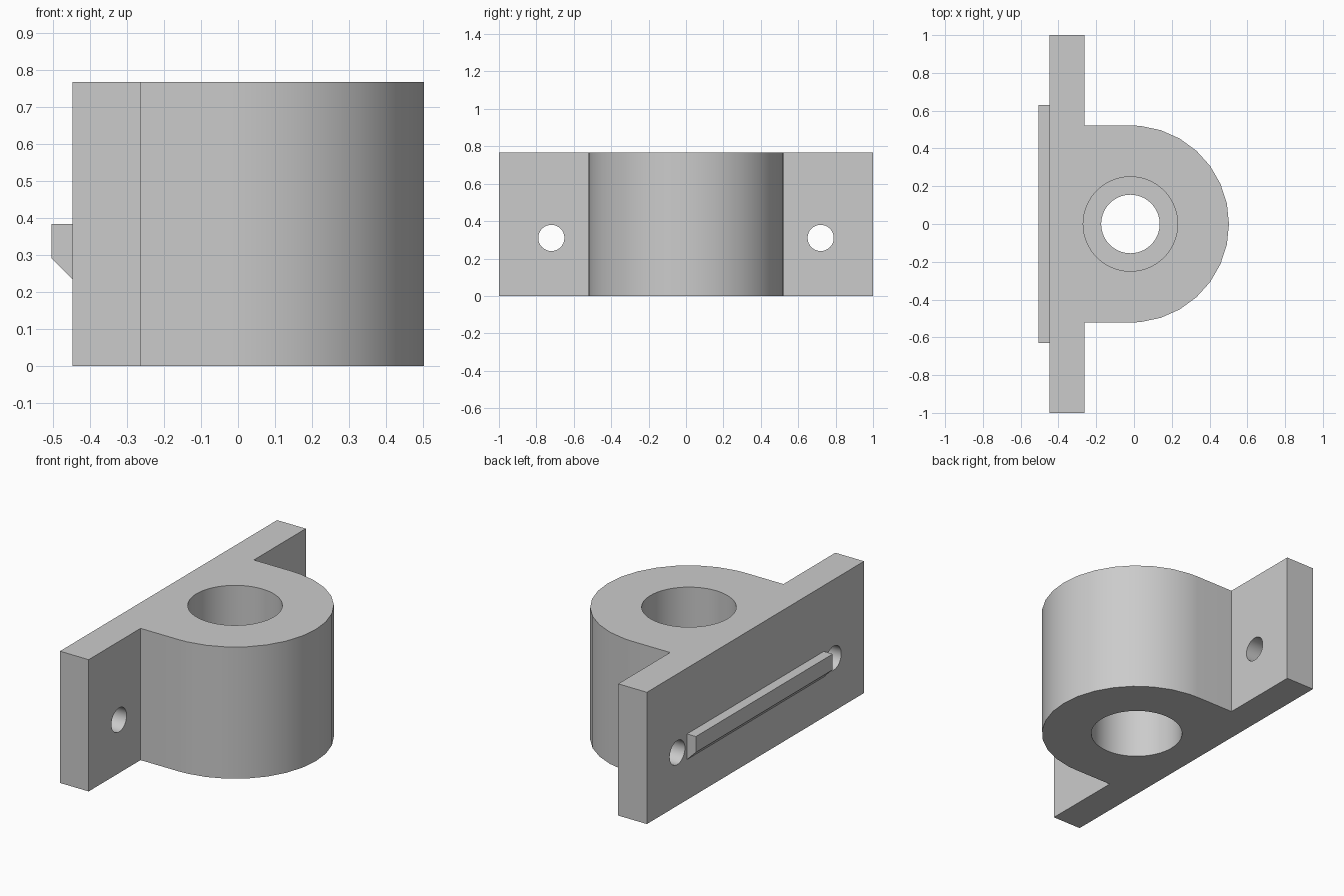
import bpy, bmesh
from math import sin, cos, pi, radians
from mathutils import Matrix, Vector

cube = bpy.data.objects.get("Cube")
if cube:
    bpy.data.objects.remove(cube, do_unlink=True)

H = 0.768             # bracket height
CX, R = -0.019, 0.522  # boss centre and radius
BACK, FRONT = -0.448, -0.263

grey = bpy.data.materials.new("plain grey")
grey.use_nodes = True
grey.diffuse_color = (0.6, 0.6, 0.6, 1)
grey.node_tree.nodes["Principled BSDF"].inputs["Base Color"].default_value = (0.6, 0.6, 0.6, 1)


def prism(name, points, offset):
    """Extrude a closed 3D outline along an offset vector."""
    bm = bmesh.new()
    face = bm.faces.new([bm.verts.new(p) for p in points])
    new = bmesh.ops.extrude_face_region(bm, geom=[face], use_keep_orig=True)["geom"]
    bmesh.ops.translate(bm, verts=[v for v in new if isinstance(v, bmesh.types.BMVert)],
                        vec=Vector(offset))
    bmesh.ops.recalc_face_normals(bm, faces=bm.faces)
    mesh = bpy.data.meshes.new(name)
    bm.to_mesh(mesh)
    bm.free()
    mesh.materials.append(grey)
    obj = bpy.data.objects.new(name, mesh)
    bpy.context.collection.objects.link(obj)
    return obj


def circle(radius, sides):
    return [(radius * cos(2 * pi * i / sides), radius * sin(2 * pi * i / sides))
            for i in range(sides)]


def drill(target, cutter):
    """Subtract a cutter, then discard it."""
    cutter.hide_render = True
    mod = target.modifiers.new("drill", 'BOOLEAN')
    mod.operation, mod.solver, mod.object = 'DIFFERENCE', 'EXACT', cutter
    bpy.context.view_layer.objects.active = target
    bpy.ops.object.modifier_apply(modifier=mod.name)
    bpy.data.objects.remove(cutter, do_unlink=True)


# Mounting plate with round-nosed boss, one outline seen from above
nose = [(CX + R * cos(radians(a)), R * sin(radians(a))) for a in range(-84, 85, 12)]
outline = [(BACK, 1), (BACK, -1), (FRONT, -1), (FRONT, -R), (CX, -R)]
outline += nose + [(CX, R), (FRONT, R), (FRONT, 1)]
bracket = prism("bracket_body", [(x, y, 0) for x, y in outline], (0, 0, H))

# Bearing seats from both ends, leaving a narrower lip in the middle
for radius, sides, low, high in ((0.155, 40, -0.1, H + 0.1),
                                 (0.25, 60, -0.1, 0.32),
                                 (0.25, 60, H - 0.32, H + 0.1)):
    ring = [(CX + x, y, low) for x, y in circle(radius, sides)]
    drill(bracket, prism("bore_cutter", ring, (0, 0, high - low)))

# Screw holes through the plate wings
for side in (-1, 1):
    ring = [(BACK - 0.1, side * 0.72 + y, 0.31 + z) for y, z in circle(0.07, 32)]
    drill(bracket, prism("screw_cutter", ring, (FRONT - BACK + 0.2, 0, 0)))

# Locating rail with a chamfered underside
rail = [(BACK, 0.384), (-0.505, 0.384), (-0.505, 0.292), (BACK, 0.235)]
rail_obj = prism("locating_rail", [(x, -0.63, z) for x, z in rail], (0, 1.26, 0))

# Smooth the curved walls, keep real edges crisp
bpy.ops.object.select_all(action='DESELECT')
bracket.select_set(True)
bpy.context.view_layer.objects.active = bracket
bpy.ops.object.shade_smooth_by_angle(angle=radians(30))
